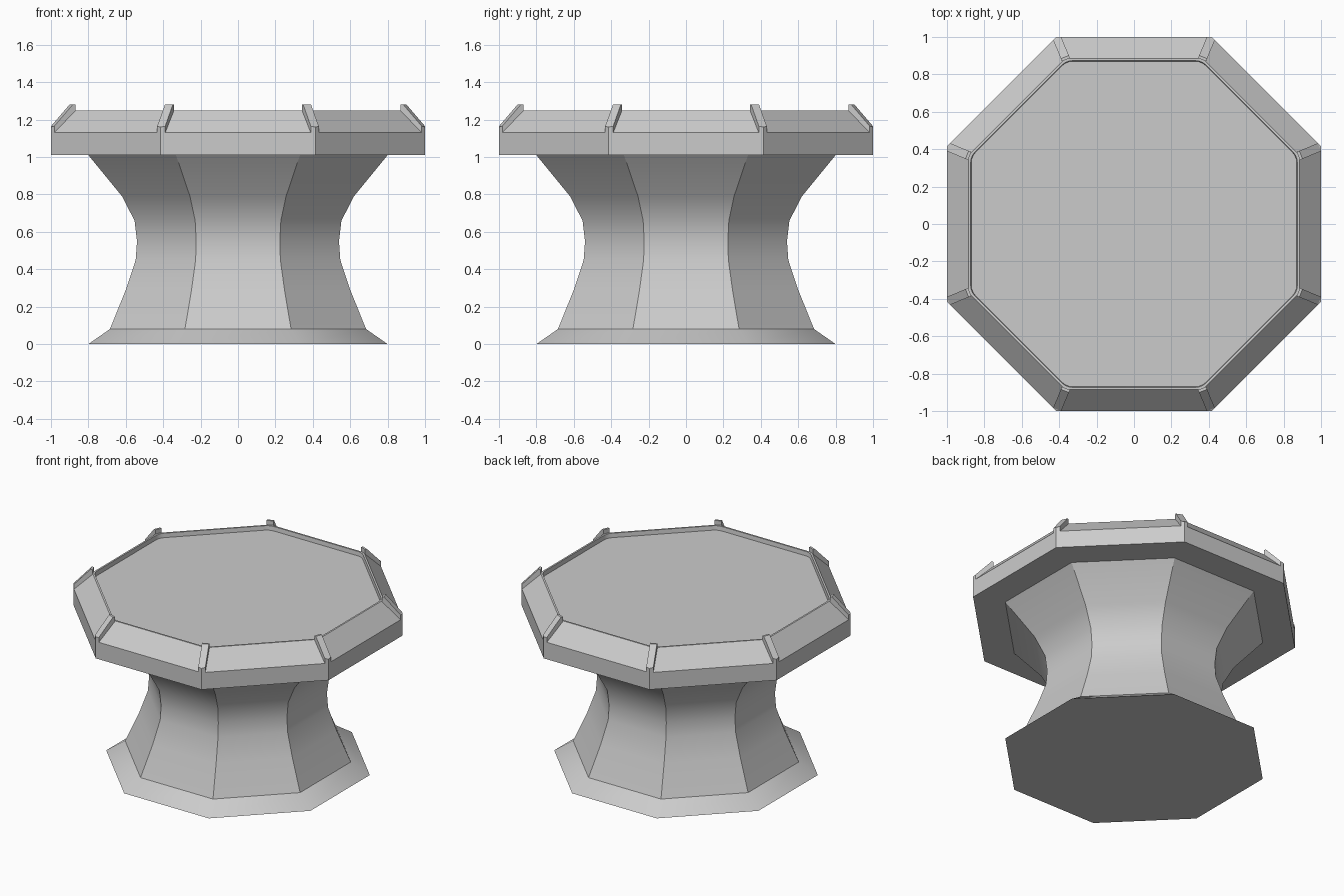
import bpy, bmesh, math

if "Cube" in bpy.data.objects:
    bpy.data.objects.remove(bpy.data.objects["Cube"])

CORNER = 1 / math.cos(math.pi / 8)      # apothem -> corner radius


def finish(name, bm, smooth=None):
    bmesh.ops.recalc_face_normals(bm, faces=bm.faces)
    mesh = bpy.data.meshes.new(name)
    bm.to_mesh(mesh)
    bm.free()
    ob = bpy.data.objects.new(name, mesh)
    bpy.context.collection.objects.link(ob)
    if smooth:
        bpy.ops.object.select_all(action='DESELECT')
        ob.select_set(True)
        bpy.context.view_layer.objects.active = ob
        bpy.ops.object.shade_smooth_by_angle(angle=math.radians(smooth))
    return ob


def octagon_loft(bm, profile):
    """Stack octagon rings from (apothem, z) pairs and cap both ends."""
    rings = []
    for a, z in profile:
        ring = []
        for k in range(8):
            t = math.radians(22.5 + 45 * k)
            ring.append(bm.verts.new((a * CORNER * math.cos(t), a * CORNER * math.sin(t), z)))
        rings.append(ring)
    for lo, hi in zip(rings, rings[1:]):
        for k in range(8):
            n = (k + 1) % 8
            bm.faces.new((lo[k], lo[n], hi[n], hi[k]))
    bm.faces.new(rings[0][::-1])
    bm.faces.new(rings[-1])
    return rings


# Flared waist pedestal
bm = bmesh.new()
octagon_loft(bm, [(0.80, 0), (0.685, 0.08), (0.60, 0.29), (0.547, 0.45), (0.54, 0.55),
                  (0.553, 0.66), (0.62, 0.79), (0.80, 1.01)])
finish("pedestal", bm, 30)

# Table top with chamfered edge and shallow recess
bm = bmesh.new()
rings = octagon_loft(bm, [(1.0, 1.01), (1.0, 1.13), (0.885, 1.25), (0.873, 1.25), (0.87, 1.22)])
wall_edges = [bm.edges.get((a, b)) for a, b in zip(rings[3], rings[4])]
bmesh.ops.bevel(bm, geom=wall_edges, offset=0.03, segments=3, profile=0.5, affect='EDGES')
finish("table_top", bm, 25)

# Raised corner ribs, pointed to sit flush with the octagon's corners
bm = bmesh.new()
w = 0.023
tip = CORNER
side = tip - w * math.tan(math.pi / 8)
inner = 0.951
plan = [(inner, -w, 1.28), (side, -w, 1.165), (tip, 0, 1.16), (side, w, 1.165), (inner, w, 1.28)]
shoulder = 0.966
for k in range(8):
    t = math.radians(22.5 + 45 * k)
    c, s = math.cos(t), math.sin(t)

    def vert(r, u, z):
        return bm.verts.new((r * c - u * s, r * s + u * c, z))

    # bottom follows the chamfer just below its surface
    top = [vert(*p) for p in plan]
    low = [vert(r, u, 1.235 if r == inner else 1.11) for r, u, z in plan]
    sh = [vert(shoulder, -w, 1.28), vert(shoulder, w, 1.28)]
    bm.faces.new((top[0], sh[0], sh[1], top[4]))
    bm.faces.new((sh[0], top[1], top[3], sh[1]))
    bm.faces.new((top[1], top[2], top[3]))
    bm.faces.new((low[0], top[0], sh[0], top[1], low[1]))
    bm.faces.new((low[4], top[4], sh[1], top[3], low[3]))
    bm.faces.new((low[1], top[1], top[2], low[2]))
    bm.faces.new((low[2], top[2], top[3], low[3]))
    bm.faces.new((low[0], top[0], top[4], low[4]))
    bm.faces.new((low[0], low[1], low[3], low[4]))
    bm.faces.new((low[1], low[2], low[3]))
finish("corner_ribs", bm)
